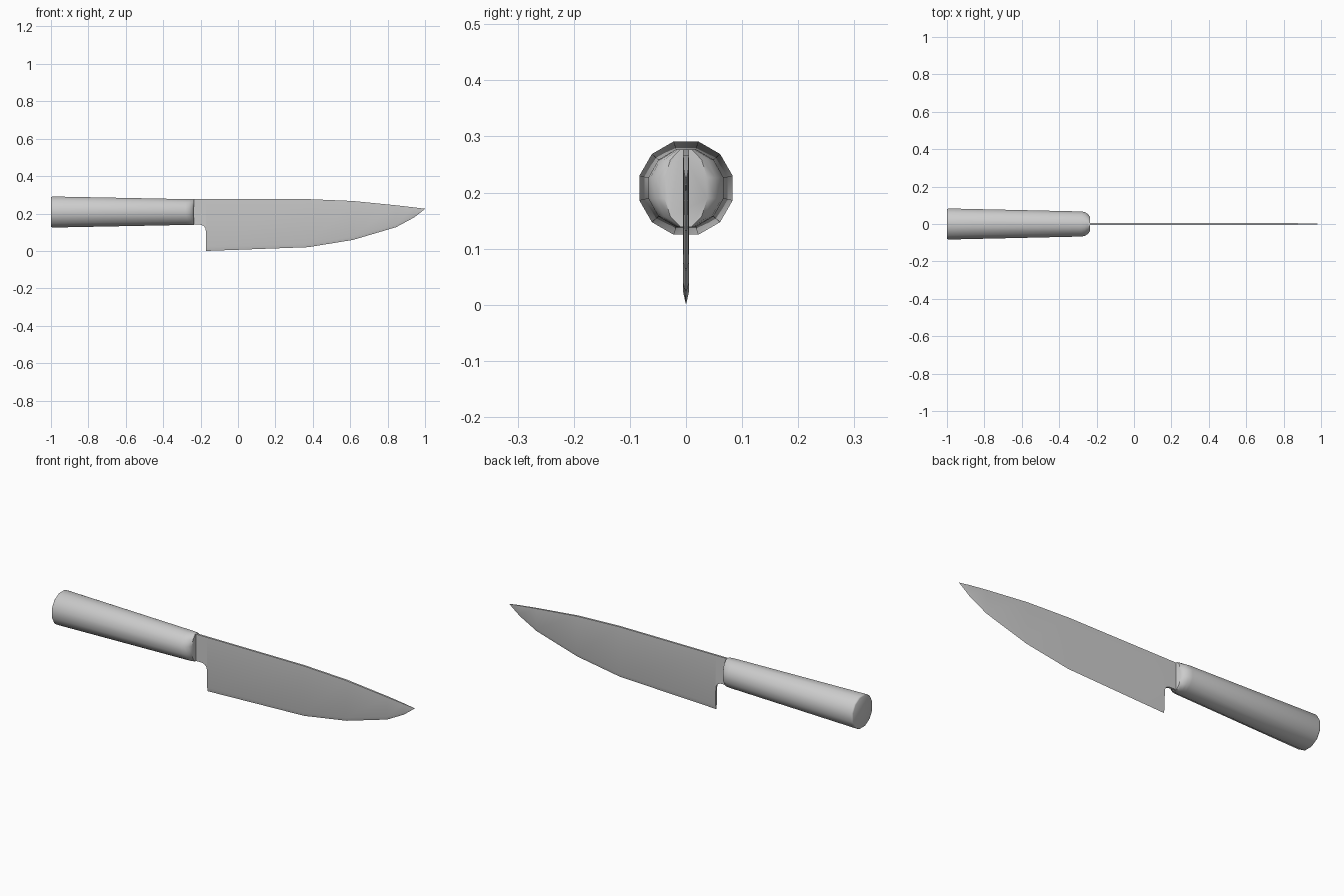
import bpy, bmesh
from math import sin, cos, pi, radians

if "Cube" in bpy.data.objects:
    bpy.data.objects.remove(bpy.data.objects["Cube"])


def loft(name, rings, smooth_angle):
    """Skin a list of equal-length closed rings and cap both ends."""
    bm = bmesh.new()
    loops = [[bm.verts.new(p) for p in ring] for ring in rings]
    n = len(loops[0])
    for a, b in zip(loops, loops[1:]):
        for i in range(n):
            j = (i + 1) % n
            bm.faces.new((a[i], a[j], b[j], b[i]))
    bm.faces.new(loops[0])
    bm.faces.new(loops[-1])
    bmesh.ops.remove_doubles(bm, verts=bm.verts, dist=1e-5)
    bmesh.ops.recalc_face_normals(bm, faces=bm.faces)
    mesh = bpy.data.meshes.new(name)
    bm.to_mesh(mesh)
    bm.free()
    obj = bpy.data.objects.new(name, mesh)
    bpy.context.collection.objects.link(obj)
    bpy.ops.object.select_all(action='DESELECT')
    obj.select_set(True)
    bpy.context.view_layer.objects.active = obj
    bpy.ops.object.shade_smooth_by_angle(angle=radians(smooth_angle))
    return obj


# Handle: tapered 12-sided grip, pinched sideways where it meets the blade
SIDES = 12


def handle_ring(x, ry, rz, cz=0.208):
    k = 1 / cos(pi / SIDES)
    angles = [(i + 0.5) * 2 * pi / SIDES for i in range(SIDES)]
    return [(x, ry * k * cos(a), cz + rz * k * sin(a)) for a in angles]


handle_profile = [(-1.0, 0.077, 0.077), (-0.997, 0.081, 0.081), (-0.99, 0.083, 0.083),
                  (-0.28, 0.067, 0.069), (-0.262, 0.063, 0.069),
                  (-0.246, 0.053, 0.069), (-0.235, 0.038, 0.069)]
loft("handle", [handle_ring(*p) for p in handle_profile], 40)


# Blade: five-point sections with a flat body and a ground cutting edge
def blade_ring(x, spine, bevel, edge, t):
    return [(x, -t, spine), (x, t, spine), (x, t, bevel), (x, 0, edge), (x, -t, bevel)]


blade_stations = [
    (-0.26, 0.277, 0.140, 0.140, 0.005),
    (-0.20, 0.277, 0.140, 0.140, 0.005),
    (-0.184, 0.277, 0.134, 0.134, 0.005),
    (-0.175, 0.277, 0.123, 0.123, 0.005),
    (-0.172, 0.277, 0.108, 0.108, 0.005),
    (-0.171, 0.277, 0.022, 0.000, 0.005),
    (0.375, 0.277, 0.038, 0.020, 0.005),
    (0.615, 0.267, 0.076, 0.059, 0.005),
    (0.845, 0.244, 0.143, 0.127, 0.0045),
    (0.94, 0.233, 0.190, 0.178, 0.003),
    (1.0, 0.2255, 0.225, 0.2245, 0.0005),
]
loft("blade", [blade_ring(*s) for s in blade_stations], 20)
